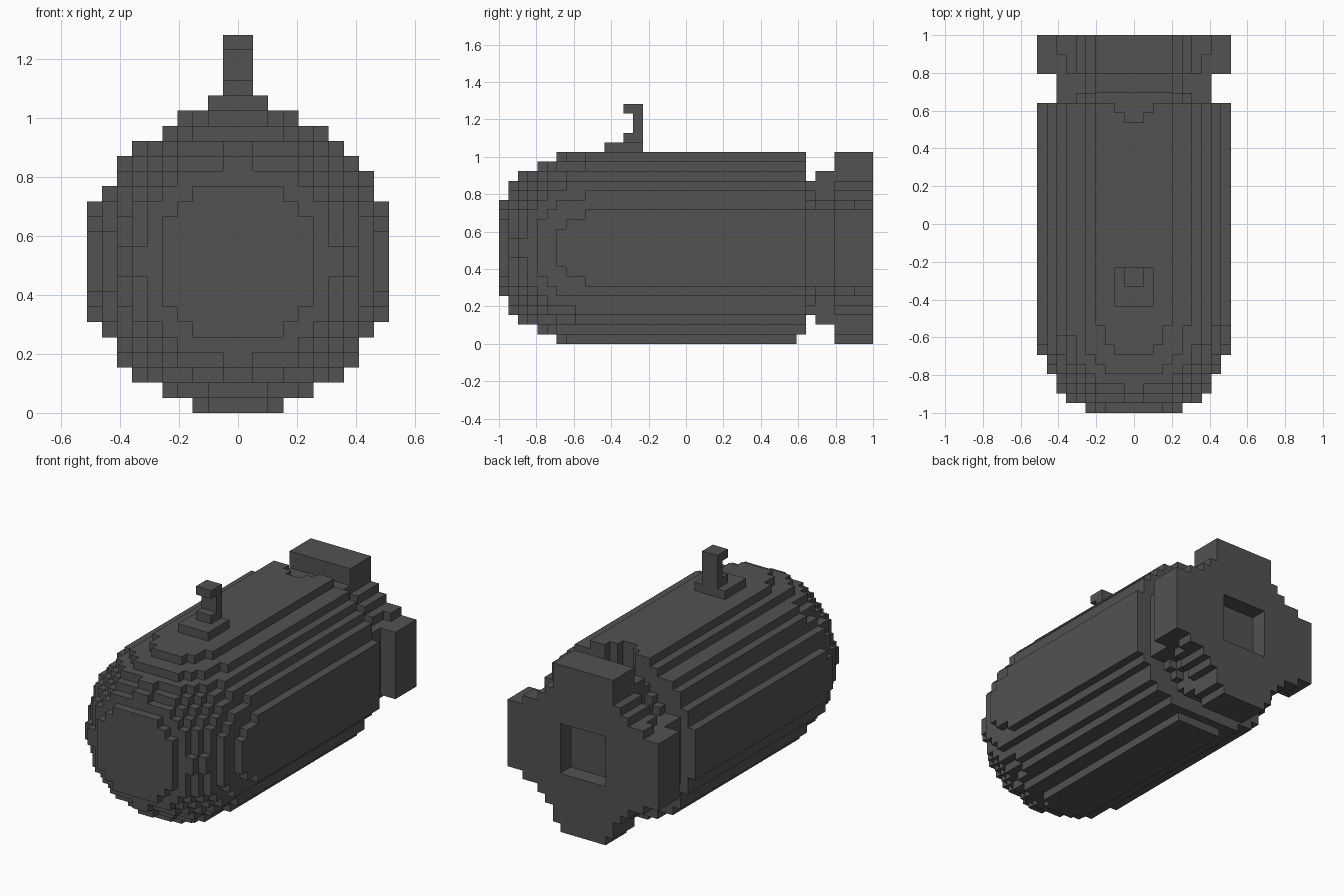
import bpy, bmesh, math

old = bpy.data.objects.get("Cube")
if old:
    bpy.data.objects.remove(old, do_unlink=True)

V = 2 / 39                      # edge of one block
NX, NY, NZ = 20, 39, 20         # block grid of the main hull

steel = bpy.data.materials.new("dark_steel")
steel.use_nodes = True
steel.diffuse_color = (0.085, 0.085, 0.085, 1)
steel.node_tree.nodes["Principled BSDF"].inputs["Base Color"].default_value = (0.085, 0.085, 0.085, 1)

# Each direction with the four block corners of its face, counter-clockwise from outside
SIDES = {
    (1, 0, 0): [(1, 0, 0), (1, 1, 0), (1, 1, 1), (1, 0, 1)],
    (-1, 0, 0): [(0, 0, 0), (0, 0, 1), (0, 1, 1), (0, 1, 0)],
    (0, 1, 0): [(0, 1, 0), (0, 1, 1), (1, 1, 1), (1, 1, 0)],
    (0, -1, 0): [(0, 0, 0), (1, 0, 0), (1, 0, 1), (0, 0, 1)],
    (0, 0, 1): [(0, 0, 1), (1, 0, 1), (1, 1, 1), (0, 1, 1)],
    (0, 0, -1): [(0, 0, 0), (0, 1, 0), (1, 1, 0), (1, 0, 0)],
}


def block_object(name, cells):
    """Make one object from the outer faces of a set of blocks."""
    bm = bmesh.new()
    verts = {}

    def corner(p):
        if p not in verts:
            verts[p] = bm.verts.new(((p[0] - 10) * V, p[1] * V - 1, p[2] * V))
        return verts[p]

    for c in sorted(cells):
        for d, quad in SIDES.items():
            if tuple(a + b for a, b in zip(c, d)) not in cells:
                bm.faces.new([corner(tuple(a + b for a, b in zip(c, q))) for q in quad])
    mesh = bpy.data.meshes.new(name)
    bm.to_mesh(mesh)
    bm.free()
    mesh.materials.append(steel)
    ob = bpy.data.objects.new(name, mesh)
    bpy.context.collection.objects.link(ob)
    return ob


def fill(rule, y0, y1):
    """Blocks of the hull grid whose offsets from the long axis pass the rule."""
    return {(i, j, k) for i in range(NX) for j in range(y0, y1) for k in range(NZ)
            if rule(i - 9.5, j, k - 9.5)}


def box(x0, x1, y0, y1, z0, z1):
    return {(i, j, k) for i in range(x0, x1) for j in range(y0, y1) for k in range(z0, z1)}


# Hull: round section, swelling from a blunt nose to full radius
def hull(x, j, z):
    t = max(0, 0.848 - 0.0873 * j)
    r = 10.115 * math.sqrt(1 - t * t) + (0.08 if 0 < t else 0)
    return math.hypot(x - 0.02, z - 0.02) <= min(r, 10.1154)


body = fill(hull, 0, 32)
body -= box(8, 12, 31, 32, 17, 20) | box(9, 11, 30, 31, 17, 20)   # rear top notch
body -= box(0, 20, 31, 32, 0, 1)                                 # rear bottom step
block_object("hull", body)


# Neck: tapering core with four struts
def neck(x, j, z):
    ax, az = abs(x), abs(z)
    inside = ax < 8 and az < (7 if j == 32 else 8)
    return inside and (min(ax, az) < 4 or math.hypot(x, z) < 7.6 - 0.5 * (j - 32))


block_object("neck", fill(neck, 32, 35))


# Tail: cross of four broad fins around a round core
def tail(x, j, z):
    ax, az = abs(x), abs(z)
    if ax > 9 and az > 3.6 or az > 9 and ax > (4 if z > 0 else 3):
        return False
    return min(ax, az) < 4 or math.hypot(x, z) < 8


fins = fill(tail, 35, 39)
fins -= box(7, 13, 37, 39, 7, 13)                                # rear socket
for i in (2, 17):                                                # small corner tabs
    for k in (5, 14):
        fins |= box(i, i + 1, 37, 39, k, k + 1)
block_object("tail_fins", fins)

# Lifting hook: base plate, foot, stem and tip
hook = box(8, 12, 11, 15, 20, 21) | box(9, 11, 13, 15, 21, 22)
hook |= box(9, 11, 14, 15, 22, 24) | box(9, 11, 13, 15, 24, 25)
block_object("lifting_hook", hook)
